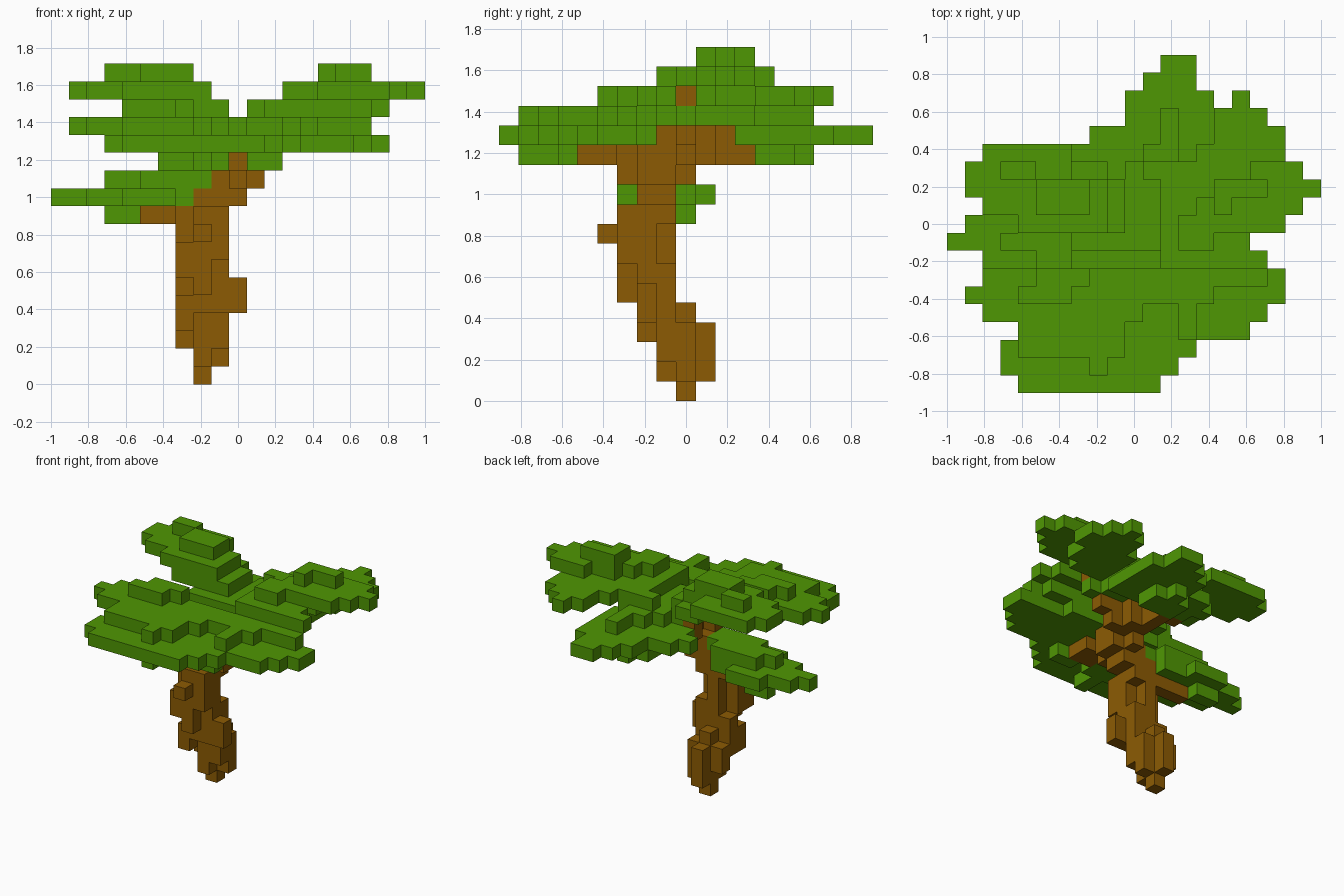
import bpy
import bmesh
from mathutils import Vector

CELL = 2 / 21                              # edge of one cube
ORIGIN = Vector((-1, -19 / 21, 0))         # corner of the cube grid

default_cube = bpy.data.objects.get("Cube")
if default_cube:
    bpy.data.objects.remove(default_cube, do_unlink=True)


def make_material(name, colour):
    material = bpy.data.materials.new(name)
    material.use_nodes = True
    material.diffuse_color = colour
    material.node_tree.nodes["Principled BSDF"].inputs["Base Color"].default_value = colour
    return material


bark = make_material("bark brown", (0.265, 0.105, 0.001, 1))
leaf = make_material("leaf green", (0.078, 0.31, 0.001, 1))


def layer(level, first_row, *spans):
    """Cubes of one layer: one span of columns per row, going backwards."""
    return {(column, first_row + step, level)
            for step, (start, end) in enumerate(spans)
            for column in range(start, end)}


def build_part(name, cells, material):
    """Mesh the outer skin of a set of cubes."""
    bm = bmesh.new()
    for cell in cells:
        for axis in range(3):
            for side in (-1, 1):
                neighbour = list(cell)
                neighbour[axis] += side
                if tuple(neighbour) in cells:
                    continue
                normal, u, v = Vector(), Vector(), Vector()
                normal[axis] = side / 2
                u[(axis + 1) % 3] = side / 2
                v[(axis + 2) % 3] = 1 / 2
                middle = Vector(cell) + Vector((0.5, 0.5, 0.5)) + normal
                corners = (middle - u - v, middle + u - v, middle + u + v, middle - u + v)
                bm.faces.new([bm.verts.new(ORIGIN + c * CELL) for c in corners])
    bmesh.ops.remove_doubles(bm, verts=bm.verts, dist=CELL / 100)
    mesh = bpy.data.meshes.new(name)
    bm.to_mesh(mesh)
    bm.free()
    mesh.materials.append(material)
    part = bpy.data.objects.new(name, mesh)
    bpy.context.collection.objects.link(part)


# Crooked trunk, rising from a single foot
trunk = (
    layer(0, 9, (8, 9))
    | layer(1, 8, (8, 9), (8, 10), (8, 9))
    | layer(2, 8, (8, 10), (7, 10), (8, 9))
    | layer(3, 7, (7, 8), (7, 10), (7, 10), (8, 9))
    | layer(4, 7, (7, 11), (7, 10), (8, 9))
    | layer(5, 6, (8, 9), (8, 11), (7, 10))
    | layer(6, 6, (7, 9), (7, 10), (8, 10))
    | layer(7, 6, (7, 10), (7, 10), (8, 9))
    | layer(8, 5, (8, 9), (8, 10), (7, 10), (8, 9))
)

# Branches spreading from the top of the trunk
branches = (
    layer(9, 6, (8, 10), (7, 10), (5, 10))
    | layer(10, 7, (8, 11), (8, 11))
    | layer(11, 6, (10, 11), (9, 12), (9, 12), (10, 11))
    | layer(12, 4, (10, 12), (10, 12), (9, 11), (9, 12), (10, 12),
            (10, 13), (10, 12), (10, 11), (10, 11))
    | layer(13, 8, (11, 12), (11, 14), (9, 12), (8, 11))
    | layer(14, 9, (13, 14))
    | layer(14, 11, (8, 9))
    | layer(15, 9, (13, 15))
)

# Leaf pads, each a few flat layers
low_right_leaves = (
    layer(9, 9, (3, 5))
    | layer(10, 6, (4, 7), (2, 8), (0, 8), (1, 8), (3, 6))
    | layer(11, 7, (5, 9), (3, 9), (4, 8))
)
front_leaves = (
    layer(12, 1, (8, 9), (8, 9), (6, 10), (6, 10))
    | layer(12, 3, (11, 13))
    | layer(13, 0, (4, 12), (3, 13), (3, 14), (4, 17), (4, 18), (5, 19), (5, 19), (7, 15))
    | layer(14, 1, (8, 9), (4, 10), (4, 10), (2, 11), (1, 15), (2, 18), (12, 17))
    | layer(14, 3, (13, 14), (13, 14))
    | layer(15, 5, (4, 7), (5, 8))
)
back_leaves = (
    layer(12, 13, (10, 13), (10, 13), (11, 12))
    | layer(13, 12, (8, 15), (7, 15), (8, 15), (10, 15), (10, 15), (11, 14), (12, 14))
    | layer(14, 8, (7, 13), (8, 15), (9, 14), (9, 14), (10, 14), (11, 13), (12, 13), (12, 13))
)
upper_left_leaves = (
    layer(15, 7, (12, 18), (12, 17), (12, 13))
    | layer(15, 10, (12, 17), (12, 18), (11, 18), (14, 19), (15, 19), (15, 18), (16, 17))
    | layer(16, 8, (13, 15), (13, 19), (14, 20), (15, 21), (17, 20))
    | layer(17, 10, (15, 16), (15, 18))
)
upper_right_leaves = (
    layer(15, 9, (5, 10), (5, 10), (6, 10), (7, 9))
    | layer(16, 9, (4, 9), (2, 9), (1, 9), (1, 7), (2, 7))
    | layer(17, 10, (5, 8), (5, 8), (3, 5))
)

build_part("trunk", trunk, bark)
build_part("branches", branches, bark)
for name, cells in (
    ("low_right_leaves", low_right_leaves),
    ("front_leaves", front_leaves),
    ("back_leaves", back_leaves),
    ("upper_left_leaves", upper_left_leaves),
    ("upper_right_leaves", upper_right_leaves),
):
    build_part(name, cells - branches - trunk, leaf)
